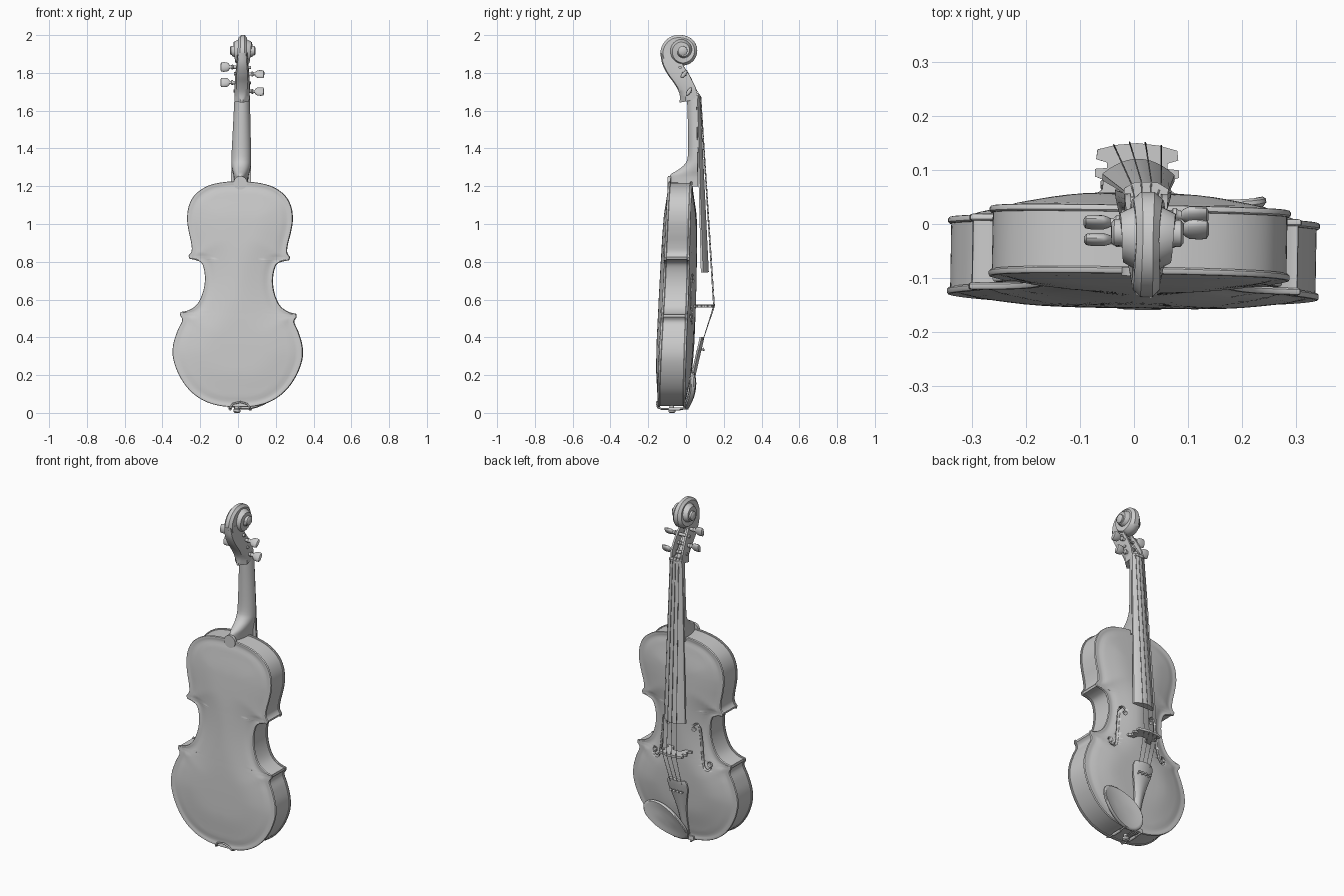
import bpy, bmesh
from math import sin, cos, pi, radians
from mathutils import Vector as V, Matrix

if "Cube" in bpy.data.objects:
    bpy.data.objects.remove(bpy.data.objects["Cube"])

# whole instrument leans and twists slightly
M = (Matrix.Translation((-0.005, 0, 0)) @ Matrix.Rotation(radians(-1.0), 4, 'Z')
     @ Matrix.Rotation(radians(0.9), 4, 'Y'))


def loft(name, secs, cap=True):
    """Skin a list of equal-length closed sections."""
    n = len(secs[0])
    verts = [tuple(p) for s in secs for p in s]
    faces = [(k*n + i, k*n + (i+1) % n, (k+1)*n + (i+1) % n, (k+1)*n + i)
             for k in range(len(secs)-1) for i in range(n)]
    if cap:
        faces += [tuple(range(n))[::-1], tuple(range((len(secs)-1)*n, len(secs)*n))]
    me = bpy.data.meshes.new(name)
    me.from_pydata(verts, [], faces)
    bm = bmesh.new()
    bm.from_mesh(me)
    bmesh.ops.remove_doubles(bm, verts=bm.verts, dist=1e-5)
    bmesh.ops.recalc_face_normals(bm, faces=bm.faces)
    if bm.calc_volume(signed=True) < 0:
        bmesh.ops.reverse_faces(bm, faces=bm.faces)
    bm.to_mesh(me)
    bm.free()
    me.transform(M)
    ob = bpy.data.objects.new(name, me)
    bpy.context.collection.objects.link(ob)
    return ob


def tube(name, pts, rads, n=14, u=None):
    """Sweep a circle (or ellipse, radius pair) along points."""
    pts = [V(p) for p in pts]
    if not isinstance(rads, list):
        rads = [rads]*len(pts)
    secs = []
    for i, p in enumerate(pts):
        t = (pts[min(i+1, len(pts)-1)] - pts[max(i-1, 0)]).normalized()
        u = V(u) if u is not None else t.orthogonal()
        u = (u - t*u.dot(t)).normalized()
        w = t.cross(u)
        a, b = rads[i] if isinstance(rads[i], tuple) else (rads[i], rads[i])
        secs.append([p + u*a*cos(2*pi*k/n) + w*b*sin(2*pi*k/n) for k in range(n)])
    return loft(name, secs)


def spline(pts, n=5):
    """Smooth curve through points of any dimension."""
    P = [V(p) for p in pts]
    P = [P[0]*2 - P[1]] + P + [P[-1]*2 - P[-2]]
    out = []
    for i in range(1, len(P)-2):
        a, b, c, d = P[i-1:i+3]
        for k in range(n):
            t = k/n
            out.append(0.5*(2*b + (c-a)*t + (2*a-5*b+4*c-d)*t*t + (3*b-a-3*c+d)*t**3))
    return out + [P[-2]]


# body outline: lower bout, waist, upper bout
half = (spline([(0, .03), (.09, .036), (.175, .062), (.25, .115), (.308, .195), (.341, .285),
                (.341, .36), (.318, .435), (.296, .485), (.308, .512)])
        + spline([(.306, .529), (.262, .54), (.222, .568), (.196, .615), (.181, .675),
                  (.181, .735), (.195, .785), (.222, .803), (.263, .812)])
        + spline([(.268, .828), (.252, .855), (.256, .9), (.27, .96), (.279, 1.025),
                  (.27, 1.095), (.236, 1.155), (.17, 1.2), (.085, 1.221), (0, 1.226)]))
loop = half + [V((-p.x, p.y)) for p in half[-2:0:-1]]


def inset(d):
    out = []
    for i, p in enumerate(loop):
        t = (loop[(i+1) % len(loop)] - loop[i-1]).normalized()
        out.append(p - V((t.y, -t.x))*d)
    return out


def edge_distance(p):
    best = 9
    for a, b in zip(half, half[1:]):
        q, e = V((abs(p.x), p.y)) - a, b - a
        best = min(best, (q - e*max(0, min(1, q.dot(e)/e.dot(e)))).length_squared)
    return best**.5


def y_top(z): return -.002 + .031*z
def y_back(z): return -.152 + .049*z


def swell(p):
    """Arching: rises from a shallow channel at the edge."""
    d = edge_distance(p)
    ends = max(0, sin(pi*(p.y-.03)/1.196))**.5
    return ends*sin(pi/2*min(1, d/.2))**1.5, .004*sin(pi*min(1, d/.05))


def plate(name, yf, s, arch):
    spine = [V((0, .63 + (p.y-.63)*(1 - .3*((p.y-.63)/.6)**2))) for p in loop]
    secs = [[(p.x, yf(p.y) - s*.013, p.y) for p in spine]]
    for d, h in ((.006, 0), (.003, 0), (0, .003), (0, .009), (.002, .012), (.006, .013)):
        secs.append([(p.x, yf(p.y) + s*(h-.013), p.y) for p in inset(d)])
    base = inset(.006)
    for u in (.05, .1, .15, .22, .3, .4, .5, .62, .74, .87, 1):
        ring = []
        for b, c in zip(base, spine):
            p = b.lerp(c, u)
            h, dip = swell(p)
            ring.append((p.x, yf(p.y) + s*(arch*h - dip), p.y))
        secs.append(ring)
    return loft(name, secs, cap=False)


top = plate("top_plate", y_top, 1, .037)
plate("back_plate", y_back, -1, .022)
rim = inset(.006)
loft("ribs", [[(p.x, y_back(p.y)+.012, p.y) for p in rim],
              [(p.x, y_top(p.y)-.012, p.y) for p in rim]], cap=False)
tube("back_button", [(0, -.096, 1.218), (0, -.08, 1.218)], .036, 24)


# sound holes cut through the top plate
def cut(ob):
    ob.hide_render = True
    ob.display_type = 'WIRE'
    m = top.modifiers.new(ob.name, 'BOOLEAN')
    m.operation, m.solver, m.object = 'DIFFERENCE', 'EXACT', ob


for s in (1, -1):
    path = spline([(.085, .70), (.086, .722), (.104, .733), (.119, .713), (.125, .665), (.131, .605),
                   (.137, .545), (.147, .495), (.166, .478), (.184, .49), (.182, .512)], 4)
    secs = []
    for i, p in enumerate(path):
        t = (path[min(i+1, len(path)-1)] - path[max(i-1, 0)]).normalized()
        w = V((t.y, -t.x))*(.003 + .004*sin(pi*i/(len(path)-1)))
        a, b = p + w, p - w
        secs.append([(s*a.x, -.03, a.y), (s*b.x, -.03, b.y), (s*b.x, .1, b.y), (s*a.x, .1, a.y)])
    cut(loft("sound_hole_cutter", secs))
    for x, z, r in ((.086, .70, .012), (.180, .512, .015)):
        cut(tube("sound_hole_eye_cutter", [(s*x, -.031, z), (s*x, .101, z)], r, 16))

# keep the cut only if the plate survives it intact
area = sum(f.area for f in top.data.polygons)
for retry in (False, True):
    for m in top.modifiers:
        m.use_self = retry
    bpy.context.view_layer.update()
    ev = top.evaluated_get(bpy.context.evaluated_depsgraph_get())
    now = sum(f.area for f in ev.to_mesh().polygons)
    if .93 < now/area < 1.05:
        break
else:
    top.modifiers.clear()

# neck with heel: z, front y, back y, half width
neck = spline([(1.20, .064, -.086, .038), (1.245, .064, -.088, .039), (1.265, .064, -.078, .042),
               (1.285, .063, -.045, .047), (1.315, .063, -.008, .052), (1.36, .062, .010, .052),
               (1.5, .06, .011, .047), (1.665, .057, .006, .041)], 4)
loft("neck", [[(w*cos(a), f + (f-b)*sin(a), z) for a in [pi + pi*k/14 for k in range(15)]]
              for z, f, b, w in neck])

# fingerboard: z, half width, underside y, edge y, crown y
loft("fingerboard", [[(-w, lo, z)] + [(w*x/6, e + (c-e)*(1-(x/6)**2), z) for x in range(-6, 7)] + [(w, lo, z)]
                     for z, w, lo, e, c in ((.745, .067, .080, .092, .121), (1.665, .041, .057, .062, .076))])
loft("nut", [[(-.041, .05, z), (-.041, .066, z), (-.02, .078, z), (.02, .078, z), (.041, .066, z), (.041, .05, z)]
             for z in (1.665, 1.68)])

# pegbox: back y,z, front y,z, half width, back half width
box = spline([(-.033, 1.643, .056, 1.66, .038, .008), (-.034, 1.69, .055, 1.71, .04, .024),
              (-.06, 1.742, .037, 1.752, .039, .03), (-.095, 1.79, .014, 1.797, .036, .029),
              (-.124, 1.845, -.016, 1.845, .031, .025), (-.136, 1.905, -.03, 1.91, .026, .02)], 4)
secs = []
for i, (by, bz, fy, fz, w, bw) in enumerate(box):
    b, f, k = V((0, by, bz)), V((0, fy, fz)), w - .011
    deep = .92 if i < 3 or i > 17 else .45

    def at(x, t): return b.lerp(f, t) + V((x, 0, 0))
    secs.append([at(-bw*.5, 0), at(-bw, .06), at(-w, .35), at(-w, 1), at(-k, 1), at(-k, deep),
                 at(k, deep), at(k, 1), at(w, 1), at(w, .35), at(bw, .06), at(bw*.5, 0)])
loft("pegbox", secs)

# scroll: spiral ramp that narrows in radius and widens toward the eye
keys = spline([(205, .118, .026), (180, .114, .025), (135, .097, .023), (90, .082, .021), (45, .08, .024),
               (0, .08, .028), (-45, .08, .033), (-90, .078, .037), (-135, .071, .041), (-180, .065, .044),
               (-270, .06, .048), (-360, .054, .052), (-450, .043, .055), (-540, .032, .058)], 6)
cy, cz = -.020, 1.918
secs = []
for a, r, w in keys:
    d = V((0, cos(radians(a)), sin(radians(a))))
    c = V((0, cy, cz))
    secs.append([c + V((-w, 0, 0)), c + d*(r-.014) + V((-w, 0, 0)), c + d*r + V((-w*.45, 0, 0)),
                 c + d*r + V((w*.45, 0, 0)), c + d*(r-.014) + V((w, 0, 0)), c + V((w, 0, 0))])
loft("scroll", secs)
tube("scroll_eye", [(x, cy+.004, cz) for x in (-.067, -.062, .062, .067)], [.018, .025, .025, .018], 20)

# tuning pegs
pegs = [(-1, -.03, 1.83, .2), (1, -.008, 1.795, 1.5), (-1, .002, 1.748, .5), (1, .018, 1.703, 1.1)]
for i, (s, y, z, roll) in enumerate(pegs):
    tube("tuning_peg_%d" % (i+1),
         [(s*x, y, z) for x in (-.045, .048, .05, .056, .06, .066, .072, .08, .1, .112, .116)],
         [.008, .009, .013, .013, .009, .008, (.018, .010), (.024, .012), (.026, .012), (.024, .010), (.015, .004)],
         16, (0, sin(roll)*.6, cos(roll*.5)))

# bridge
hb = [(0, .04), (.02, .038), (.035, .022), (.04, 0), (.078, -.004), (.078, .008), (.064, .018), (.062, .036),
      (.078, .042), (.078, .056), (.056, .058), (.056, .068), (.076, .074), (.074, .092), (.04, .101), (0, .105)]
outline = hb + [(-x, y) for x, y in hb[-2:0:-1]]
loft("bridge", [[(x, y+.045, z) for x, y in outline] for z in (.559, .572)])

# strings from tailpiece over the bridge and nut to the pegs
for i in range(4):
    k = (i - 1.5)/1.5
    p = pegs[(2, 0, 1, 3)[i]]
    tube("string_%d" % (i+1), [(k*.037, .09, .385), (k*.044, .152 - .006*k*k, .565),
                               (k*.028, .08 - .004*k*k, 1.673), (k*.012, p[1]+.006, p[2])], .0015, 6)

# tailpiece: z, half width, crown y
tail = spline([(.055, .02, .018), (.15, .023, .040), (.22, .03, .056), (.29, .046, .072),
               (.34, .06, .084), (.38, .064, .093), (.402, .055, .097)], 4)
loft("tailpiece", [[(-w, c-.024, z)] + [(w*x/4, c - .014*(x/4)**2, z) for x in range(-4, 5)] + [(w, c-.024, z)]
                   for z, w, c in tail])
for i in range(4):
    x = (i - 1.5)*.023
    tube("fine_tuner_%d" % (i+1), [(x, .055, .325), (x, .088, .335), (x, .089, .335), (x, .096, .337)],
         [.004, .004, .008, .008], 10)
for s in (-1, 1):
    tube("tail_cord", [(s*.014, .01, .08), (s*.013, .008, .03), (s*.012, -.01, .021), (s*.008, -.08, .017)], .004, 8)
tube("end_button", [(0, -.075, z) for z in (.05, .024, .018, .006, .0)], [.012, .012, .018, .019, .012], 18)
loft("saddle", [[(-w, y_top(.04)-.012, z), (-w, h, z), (w, h, z), (w, y_top(.04)-.012, z)]
                for z, w, h in ((.027, .05, .008), (.05, .05, .006))])

# chin rest: dished tilted oval with a clamp
secs = []
for r, h in ((0, -.034), (.75, -.03), (.94, -.022), (1, -.01), (.99, -.003), (.95, 0), (.88, -.002),
             (.7, -.009), (.4, -.014), (0, -.016)):
    ring = []
    for k in range(48):
        a, b = .152*r*cos(2*pi*k/48), .08*r*sin(2*pi*k/48)
        x, z = .108 + a*.88 - b*.47, .118 + a*.47 + b*.88
        ring.append((x, .055 - 2.2*(z-.16)**2 + h, z))
    secs.append(ring)
loft("chin_rest", secs, cap=False)
tube("chin_rest_clamp", [(-.035, .012, .022), (-.035, -.13, .021), (-.034, -.148, .027), (-.02, -.153, .048),
                         (.02, -.154, .058), (.055, -.153, .048), (.069, -.148, .03), (.07, -.13, .022),
                         (.07, .012, .024)], .005, 10)
for x in (-.035, .07):
    tube("clamp_barrel", [(x, -.09, .021), (x, -.03, .021)], .0085, 12)

# smooth shading with crisp edges
for ob in bpy.context.collection.objects:
    ob.select_set(True)
bpy.context.view_layer.objects.active = top
bpy.ops.object.shade_smooth_by_angle(angle=radians(38))
